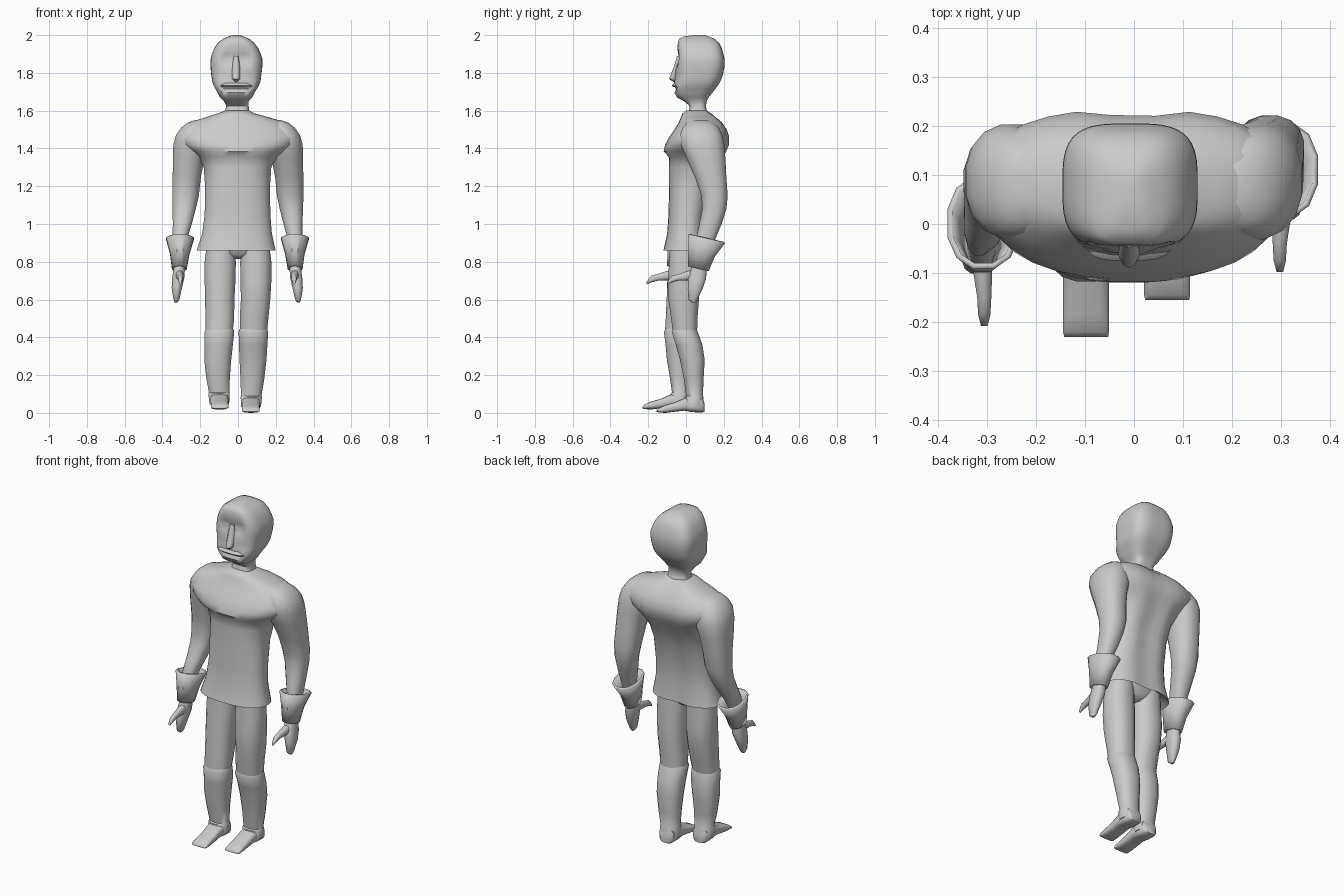
import bpy, bmesh, math
from mathutils import Vector


def loft(name, rings, n=2.3, seg=16, caps=True, along_y=False, warp=None, angle=50):
    """Skin superellipse rings. Ring: (position, x0, x1, low, high); low/high are y limits (z when along_y)."""
    bm = bmesh.new()
    loops = []
    for p, x0, x1, a0, a1 in rings:
        loop = []
        for i in range(seg):
            t = 2 * math.pi * (i + 0.5) / seg
            c, s = math.cos(t), math.sin(t)
            u = (x0 + x1) / 2 + (x1 - x0) / 2 * math.copysign(abs(c) ** (2 / n), c)
            v = (a0 + a1) / 2 + (a1 - a0) / 2 * math.copysign(abs(s) ** (2 / n), s)
            co = Vector((u, p, v)) if along_y else Vector((u, v, p))
            loop.append(bm.verts.new(warp(co) if warp else co))
        loops.append(loop)
    for a, b in zip(loops, loops[1:]):
        for i in range(seg):
            j = (i + 1) % seg
            bm.faces.new((a[i], a[j], b[j], b[i]))
    if caps:
        bm.faces.new(loops[0])
        bm.faces.new(loops[-1])
    bmesh.ops.recalc_face_normals(bm, faces=bm.faces)
    me = bpy.data.meshes.new(name)
    bm.to_mesh(me)
    bm.free()
    ob = bpy.data.objects.new(name, me)
    bpy.context.collection.objects.link(ob)
    bpy.ops.object.select_all(action='DESELECT')
    ob.select_set(True)
    bpy.context.view_layer.objects.active = ob
    bpy.ops.object.shade_smooth_by_angle(angle=math.radians(angle))
    return ob


def clamp(v):
    return max(0.0, min(1.0, v))


def bump(d, w):
    return math.exp(-(d / w) ** 2)


# Head, with eye sockets and mouth crease pressed into the face
def face(co):
    x = co.x + 0.01
    if co.y < 0.02:
        co.y += 0.026 * bump(abs(x) - 0.048, 0.024) * bump(co.z - 1.875, 0.028)
        co.y += 0.014 * bump(co.z - 1.715, 0.012) * (abs(x) < 0.08)
        co.y -= 0.012 * bump(x, 0.04) * bump(co.z - 1.79, 0.05)
    return co


loft("head", [
    (1.57, -.075, .065, .00, .13), (1.60, -.068, .06, .015, .11), (1.625, -.062, .056, .02, .105),
    (1.65, -.075, .055, -.01, .11), (1.67, -.095, .075, -.048, .12), (1.695, -.108, .088, -.062, .14),
    (1.715, -.12, .10, -.066, .155), (1.735, -.13, .112, -.065, .17), (1.76, -.138, .12, -.055, .185),
    (1.79, -.142, .124, -.052, .195), (1.82, -.145, .128, -.05, .202), (1.845, -.146, .13, -.05, .205),
    (1.875, -.145, .129, -.048, .204), (1.90, -.138, .121, -.047, .198), (1.93, -.126, .108, -.046, .19),
    (1.96, -.107, .086, -.043, .175), (1.98, -.08, .06, -.037, .15), (1.993, -.05, .03, -.01, .12),
    (2.0, -.025, .01, .04, .10)], n=3.4, seg=40, warp=face)

# Nose wedge and upper lip
loft("nose", [(1.752, -.018, -.002, -.066, -.03), (1.768, -.032, .012, -.09, -.03),
              (1.80, -.033, .013, -.077, -.03), (1.85, -.03, .01, -.058, -.03),
              (1.89, -.022, .002, -.048, -.03)], n=1.7, seg=10)
loft("upper_lip", [(1.724, -.095, .075, -.066, .0), (1.732, -.097, .077, -.076, .0),
                   (1.755, -.08, .06, -.056, .0)], n=2.8, seg=16)


# Jacket: flared hem, waist, overhanging chest yoke and broad shoulders, spine groove
def spine(co):
    if co.y > 0.05:
        co.y -= 0.024 * bump(co.x, 0.06) * clamp((co.y - 0.05) / 0.08)
    return co


loft("jacket", [
    (.89, -.17, .16, -.08, .07), (.86, -.22, .20, -.12, .11), (.95, -.19, .18, -.10, .10),
    (1.05, -.177, .172, -.093, .105), (1.2, -.175, .17, -.09, .135), (1.30, -.182, .177, -.09, .18),
    (1.355, -.21, .21, -.092, .208), (1.385, -.25, .25, -.119, .222), (1.42, -.302, .30, -.112, .235),
    (1.46, -.325, .32, -.09, .235), (1.50, -.305, .30, -.062, .222), (1.54, -.25, .245, -.038, .195),
    (1.565, -.17, .165, -.028, .17), (1.585, -.11, .09, -.02, .15), (1.60, -.07, .062, .0, .13)],
    n=2.4, seg=32, warp=spine)

# Pelvis between the legs
loft("pelvis", [(.815, -.035, .035, -.04, .03), (.84, -.10, .10, -.075, .055),
                (.90, -.17, .16, -.085, .07)], n=2.5)


# Arms and legs: the mirrored arm and leg swing forward
def right(co):
    return co


def left_arm(co):
    return Vector((-co.x - 0.008 * clamp((1.2 - co.z) / 0.4), co.y - 0.11 * clamp((1.42 - co.z) / 0.5), co.z))


def left_leg(co):
    k = clamp((0.65 - co.z) / 0.4)
    return Vector((-co.x - 0.03 * k, co.y - 0.075 * k, co.z + 0.018 * clamp((0.3 - co.z) / 0.2)))


for side, arm, leg in (("right", right, right), ("left", left_arm, left_leg)):
    loft(side + "_sleeve", [
        (.84, .28, .335, .045, .125), (.93, .26, .342, .055, .16), (1.0, .24, .342, .07, .19),
        (1.08, .22, .345, .085, .215), (1.15, .205, .348, .08, .222), (1.25, .195, .347, .045, .215),
        (1.35, .175, .346, .0, .21), (1.42, .15, .344, -.03, .205), (1.47, .15, .33, -.035, .195),
        (1.51, .15, .302, -.02, .175), (1.535, .15, .27, .0, .15), (1.55, .16, .23, .04, .12)], warp=arm)

    # Flared gauntlet cuff with a rim sloping down to the back
    def tilt(co, arm=arm):
        co.z -= 0.24 * (co.y - 0.10)
        return arm(co)

    cuff = loft(side + "_cuff", [(.755, .262, .343, .008, .122), (.84, .248, .354, .01, .155),
                                 (.925, .226, .377, .01, .21)], n=2.2, seg=12, caps=False, warp=tilt, angle=35)
    mod = cuff.modifiers.new("thickness", 'SOLIDIFY')
    mod.thickness = 0.012
    mod.offset = -1

    # Mitten hand and pointing thumb
    loft(side + "_hand", [
        (.585, .312, .328, .03, .05), (.60, .302, .334, .012, .062), (.66, .288, .344, .008, .09),
        (.71, .276, .342, .01, .108), (.76, .272, .335, .025, .11), (.84, .285, .33, .05, .115)],
        seg=12, warp=arm)
    loft(side + "_thumb", [
        (.07, .28, .325, .69, .76), (.01, .28, .32, .702, .752), (-.04, .282, .312, .70, .735),
        (-.075, .284, .31, .69, .725), (-.098, .29, .304, .68, .695)],
        seg=10, along_y=True, warp=arm)

    # Trouser leg
    loft(side + "_leg", [
        (.90, .02, .165, -.085, .065), (.80, .01, .178, -.09, .063), (.70, .012, .178, -.098, .07),
        (.60, .014, .172, -.095, .07), (.50, .008, .162, -.08, .062), (.42, .01, .155, -.07, .06)],
        warp=leg)

    # Boot shaft with a turned rim, then the flat-toed foot
    loft(side + "_boot", [
        (.445, .008, .154, -.07, .056), (.43, .002, .161, -.077, .063), (.36, .004, .157, -.055, .088),
        (.28, .007, .152, -.033, .10), (.18, .012, .14, -.012, .094), (.09, .015, .125, .0, .09),
        (.085, .013, .128, -.008, .093), (.03, .016, .122, -.01, .09)], warp=leg)
    loft(side + "_foot", [
        (.098, .04, .10, .005, .05), (.085, .022, .116, .002, .085), (.03, .02, .118, .004, .09),
        (-.01, .02, .116, .012, .078), (-.06, .02, .115, .006, .056), (-.11, .02, .115, .0, .042),
        (-.145, .02, .115, .002, .026), (-.155, .022, .113, .006, .016)],
        n=3.2, seg=14, along_y=True, warp=leg)
